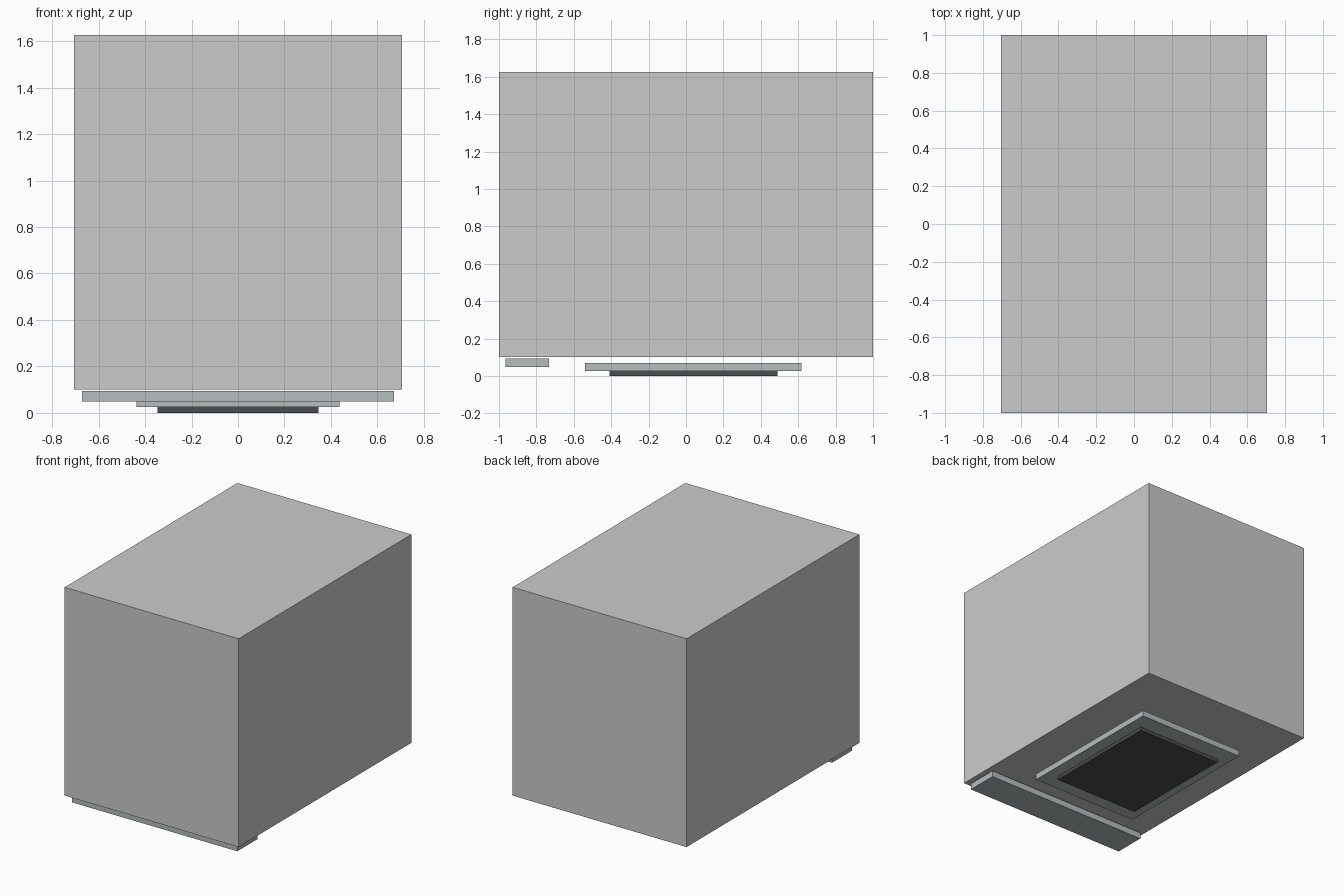
import bpy

if "Cube" in bpy.data.objects:
    bpy.data.objects.remove(bpy.data.objects["Cube"])


def material(name, color):
    mat = bpy.data.materials.new(name)
    mat.diffuse_color = (*color, 1.0)
    mat.use_nodes = True
    mat.node_tree.nodes["Principled BSDF"].inputs["Base Color"].default_value = mat.diffuse_color
    return mat


def box(name, x_half, y_range, z_range, mat=None):
    """Box symmetric in x, spanning the given y and z ranges."""
    (y0, y1), (z0, z1) = y_range, z_range
    bpy.ops.mesh.primitive_cube_add(size=1, location=(0, (y0 + y1) / 2, (z0 + z1) / 2))
    obj = bpy.context.object
    obj.name = name
    obj.scale = (2 * x_half, y1 - y0, z1 - z0)
    bpy.ops.object.transform_apply(location=False, rotation=False, scale=True)
    if mat:
        obj.data.materials.append(mat)
    return obj


light_metal = material("light_metal", (0.47, 0.51, 0.51))
dark_panel = material("dark_panel", (0.07, 0.075, 0.08))

# Main cabinet
box("cabinet", 0.705, (-1.0, 1.0), (0.101, 1.627))

# Front strip slung just under the cabinet
box("front_strip", 0.671, (-0.966, -0.732), (0.048, 0.094), light_metal)

# Underside plate and the dark panel it carries
box("underside_plate", 0.436, (-0.54, 0.617), (0.026, 0.07), light_metal)
box("underside_panel", 0.347, (-0.41, 0.488), (0.0, 0.026), dark_panel)
